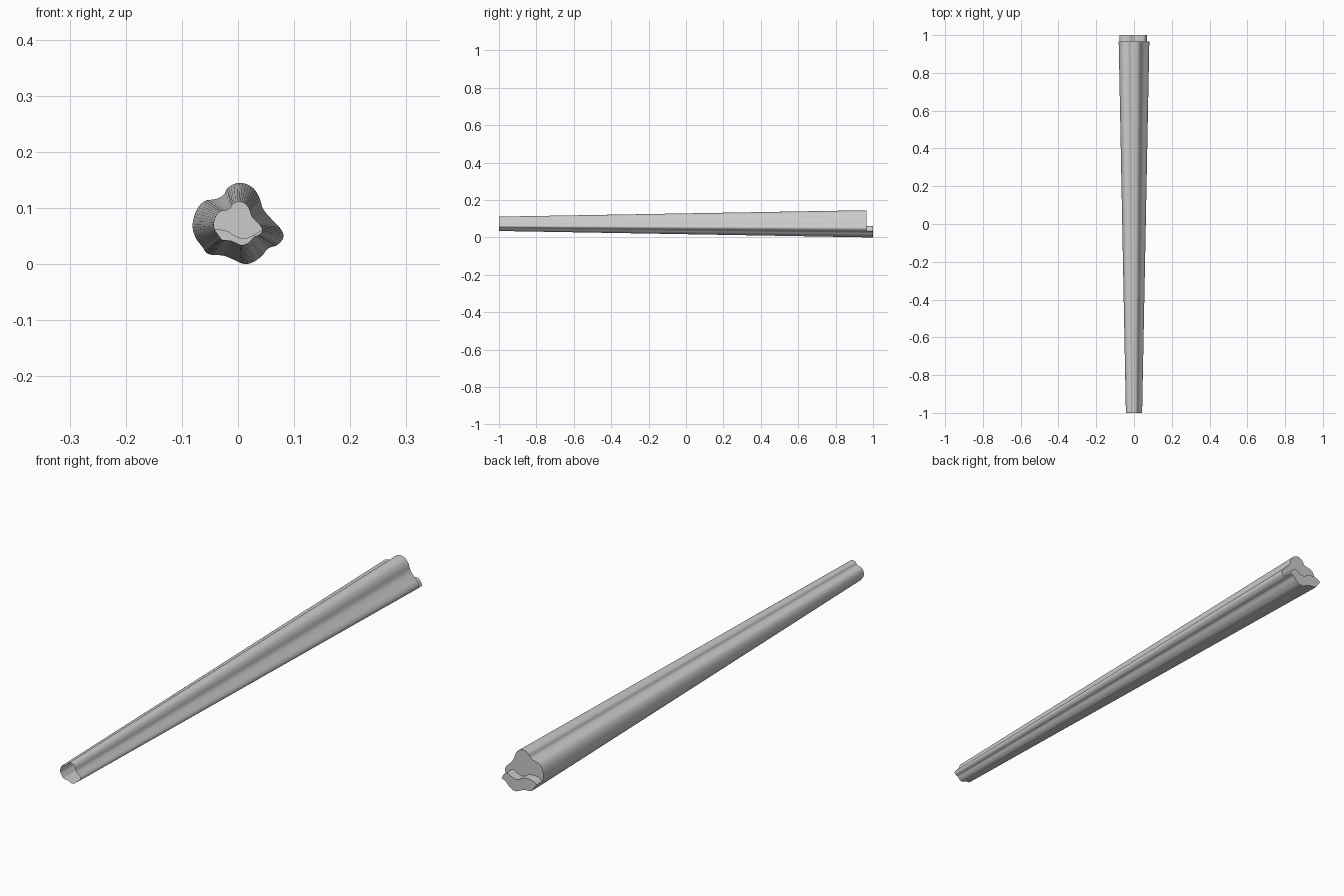
import bpy, bmesh, math
from mathutils import Vector

if "Cube" in bpy.data.objects:
    bpy.data.objects.remove(bpy.data.objects["Cube"])

# Lobed cross-section of the thick end (x, z), clockwise from the top
OUTLINE = [(.003, .145), (.024, .138), (.037, .121), (.045, .098), (.060, .080),
           (.076, .063), (.081, .048), (.070, .034), (.054, .028), (.042, .014),
           (.026, .003), (.010, .0005), (-.008, .008), (-.026, .015), (-.053, .018),
           (-.063, .030), (-.076, .048), (-.081, .070), (-.074, .096), (-.060, .112),
           (-.040, .116), (-.026, .123), (-.017, .137)]
RIGHT, LEFT = 7, 16          # outline points where the notch meets the bark
# Wavy top of the notch ledge, left to right
WAVE = [(-.062, .058), (-.045, .061), (-.022, .059), (-.004, .049), (.012, .045),
        (.028, .051), (.045, .060), (.060, .052)]
SUB = 4
MID_Z, TIP_SCALE = .0725, .53


def spline(pts, closed):
    """Catmull-Rom smoothing of 2D points."""
    n, out = len(pts), []
    get = lambda i: Vector(pts[i % n] if closed else pts[min(max(i, 0), n - 1)])
    for i in range(n if closed else n - 1):
        a, b, c, d = (get(i + k) for k in (-1, 0, 1, 2))
        for s in range(SUB):
            t = s / SUB
            out.append(.5 * (2 * b + (c - a) * t + (2 * a - 5 * b + 4 * c - d) * t**2
                             + (3 * b - a - 3 * c + d) * t**3))
    if not closed:
        out.append(get(n - 1))
    return out


bm = bmesh.new()


def row(pts, y, scale=1):
    return [bm.verts.new((p.x * scale, y, MID_Z + (p.y - MID_Z) * scale)) for p in pts]


def bridge(a, b, closed=False):
    n = len(a)
    for i in range(n if closed else n - 1):
        j = (i + 1) % n
        bm.faces.new((a[i], a[j], b[j], b[i]))


ring = spline(OUTLINE, True)
r, l = RIGHT * SUB, LEFT * SUB
wave = spline([OUTLINE[LEFT]] + WAVE + [OUTLINE[RIGHT]], False)[1:-1]

# Tapered hollow trunk, open at the thin front end
tip = row(ring, -1, TIP_SCALE)
butt = row(ring, .965)
bridge(tip, butt, True)

# Lower lip running on past the notch
lip = row(ring[r:l + 1], 1)
bridge(butt[r:l + 1], lip)

# Wavy ledge and the two cut faces
inner, outer = row(wave, .965), row(wave, 1)
bridge([butt[l]] + inner + [butt[r]], [lip[-1]] + outer + [lip[0]])
caps = [bm.faces.new(butt[l:] + butt[:r + 1] + inner[::-1]),
        bm.faces.new(lip + outer)]
bmesh.ops.triangulate(bm, faces=caps)
bmesh.ops.recalc_face_normals(bm, faces=bm.faces)

mesh = bpy.data.meshes.new("hollow_log")
bm.to_mesh(mesh)
bm.free()
log = bpy.data.objects.new("hollow_log", mesh)
bpy.context.collection.objects.link(log)
bpy.context.view_layer.objects.active = log
log.select_set(True)
bpy.ops.object.shade_smooth_by_angle(angle=math.radians(40))
